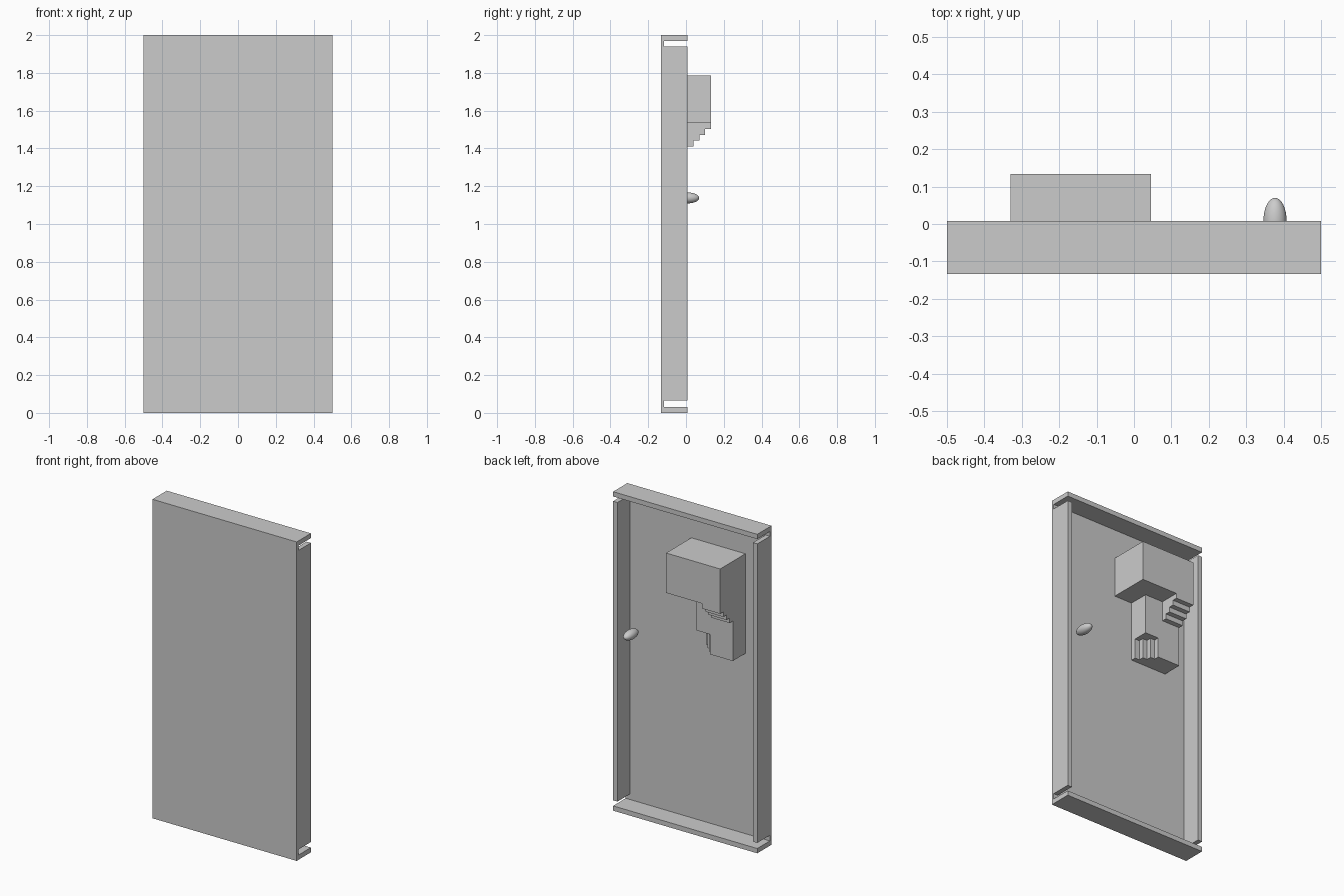
import bpy, bmesh

if "Cube" in bpy.data.objects:
    bpy.data.objects.remove(bpy.data.objects["Cube"])

def prism(name, pts, axis, lo, hi):
    """Extrude a 2D outline along an axis; pts are the other two axes in order."""
    bm = bmesh.new()
    def place(p, d):
        c = list(p)
        c.insert(axis, d)
        return bm.verts.new(c)
    face = bm.faces.new([place(p, lo) for p in pts])
    new = bmesh.ops.extrude_face_region(bm, geom=[face])['geom']
    offset = [0, 0, 0]
    offset[axis] = hi - lo
    bmesh.ops.translate(bm, vec=offset,
                        verts=[v for v in new if isinstance(v, bmesh.types.BMVert)])
    bmesh.ops.recalc_face_normals(bm, faces=bm.faces)
    mesh = bpy.data.meshes.new(name)
    bm.to_mesh(mesh)
    bm.free()
    ob = bpy.data.objects.new(name, mesh)
    bpy.context.collection.objects.link(ob)
    return ob

def box(name, x, y, z):
    return prism(name, [(x[0], y[0]), (x[1], y[0]), (x[1], y[1]), (x[0], y[1])], 2, *z)

F, P, B = -0.133, -0.117, 0.008   # panel front, panel back, rim edge
C = 0.125                         # block unit
S = C / 4                         # stair step
X0, Z0 = -0.33, 1.16              # lower corner of the block cluster

# door panel and raised rim
box("door_panel", (-0.5, 0.5), (F, P), (0, 2))
for side, x in (("left", -0.5), ("right", 0.47)):
    box(side + "_rim", (x, x + 0.03), (P, B), (0.065, 1.94))
for end, z in (("bottom", 0), ("top", 1.97)):
    box(end + "_rim", (-0.5, 0.5), (P, B), (z, z + 0.03))

# large upper block of the lock
zt = Z0 + 3 * C
box("upper_block", (X0, X0 + 3 * C), (P, P + 2 * C), (zt, zt + 2 * C))

# lower block and its full-height column
box("lower_block", (X0, X0 + 2 * C), (P, B), (Z0 + C, zt))
box("lower_column", (X0, X0 + C), (P, B), (Z0, Z0 + C))

# inverted stair under the upper block
pts = [(B, zt - C)]
for i in range(4):
    pts += [(B + (i + 1) * S, zt - C + i * S), (B + (i + 1) * S, zt - C + (i + 1) * S)]
pts.append((B, zt))
prism("upper_stair", pts, 0, X0, X0 + C)

# sideways stair beside the lower column
xc = X0 + C
pts = [(xc, P)]
for i in range(4):
    pts += [(xc + C - i * S, P + i * S), (xc + C - i * S, P + (i + 1) * S)]
pts.append((xc, B))
prism("lower_stair", pts, 2, Z0, Z0 + C)

# egg-shaped knob
bpy.ops.mesh.primitive_uv_sphere_add(segments=32, ring_count=16, radius=1,
                                     location=(0.377, B, 1.138))
knob = bpy.context.object
knob.name = "door_knob"
knob.scale = (0.031, 0.062, 0.029)
bpy.ops.object.transform_apply(location=False, rotation=False, scale=True)
bpy.ops.object.shade_smooth_by_angle()
